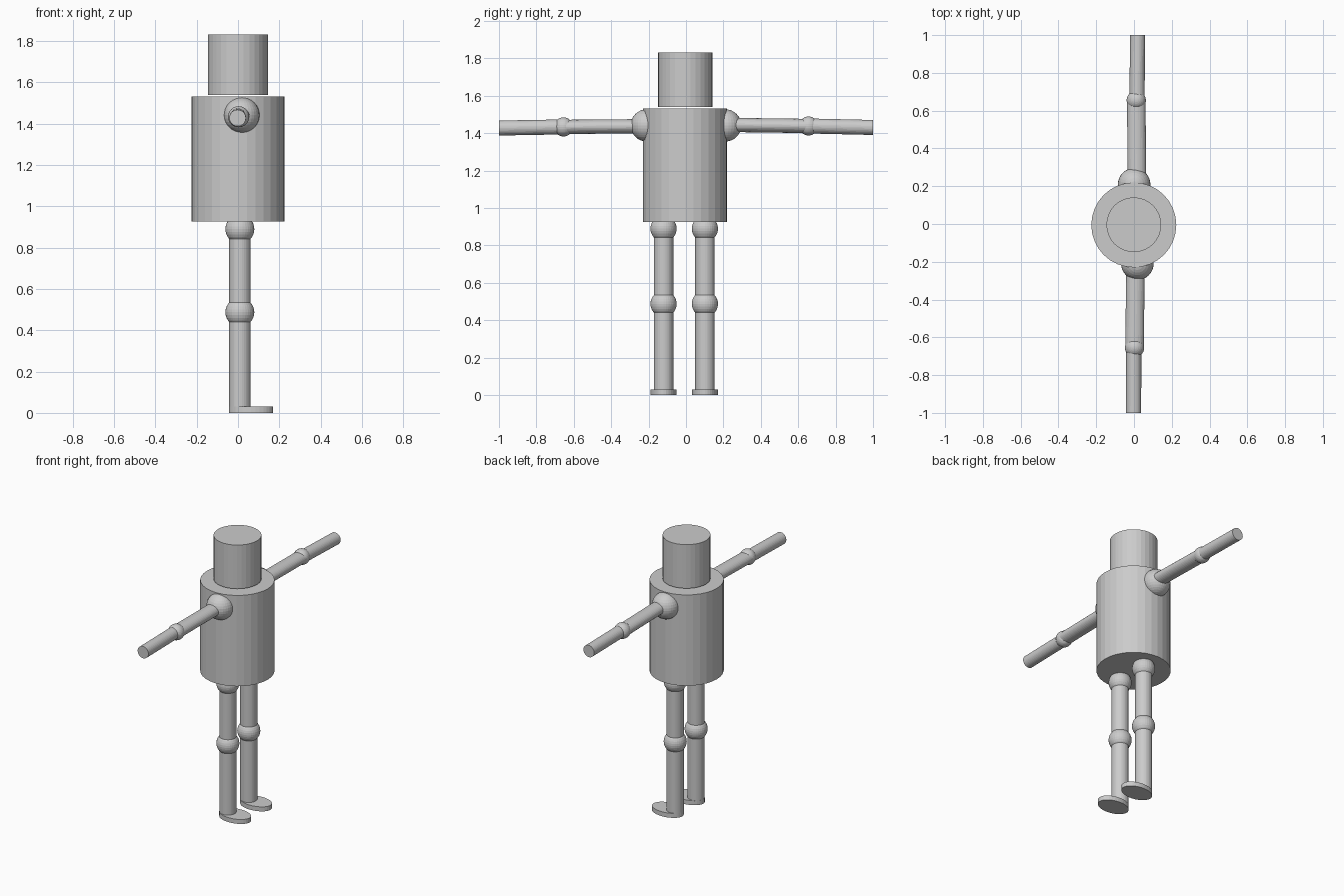
import bpy
from mathutils import Vector

if "Cube" in bpy.data.objects:
    bpy.data.objects.remove(bpy.data.objects["Cube"])

grey = bpy.data.materials.new("plain grey")
grey.diffuse_color = (0.6, 0.6, 0.6, 1)
grey.use_nodes = True
grey.node_tree.nodes["Principled BSDF"].inputs["Base Color"].default_value = grey.diffuse_color


def finish(name):
    ob = bpy.context.object
    ob.name = name
    ob.data.materials.append(grey)
    return ob


def cylinder(name, x, y, z0, z1, rx, ry):
    """Upright cylinder with an elliptical section."""
    bpy.ops.mesh.primitive_cylinder_add(vertices=32, radius=1, depth=1,
                                        location=(x, y, (z0 + z1) / 2))
    ob = finish(name)
    ob.scale = (rx, ry, z1 - z0)


def ball(name, loc, r):
    bpy.ops.mesh.primitive_uv_sphere_add(segments=32, ring_count=16, radius=r, location=loc)
    finish(name)


def limb(name, a, b, width, height):
    """Sideways cylinder from a to b; width is along x, height along z."""
    a, b = Vector(a), Vector(b)
    bpy.ops.mesh.primitive_cylinder_add(vertices=32, radius=1, depth=1, location=(a + b) / 2)
    ob = finish(name)
    ob.rotation_euler = (b - a).to_track_quat('Z', 'X').to_euler()
    ob.scale = (height, width, (b - a).length)


# Torso and the head floating just above it
cylinder("torso", -0.001, -0.005, 0.925, 1.532, 0.225, 0.225)
cylinder("head", -0.001, -0.004, 1.539, 1.831, 0.145, 0.145)

# Legs: hip, thigh, knee, shin and an oval foot pointing to +x
for side, y in (("right", -0.12), ("left", 0.101)):
    ball(side + "_hip", (0.009, y, 0.889), 0.07)
    cylinder(side + "_thigh", 0.009, y, 0.487, 0.889, 0.052, 0.052)
    ball(side + "_knee", (0.009, y, 0.487), 0.07)
    cylinder(side + "_shin", 0.009, y, 0.01, 0.487, 0.052, 0.052)
    cylinder(side + "_foot", 0.063, y, 0.0, 0.03, 0.107, 0.07)

# Arms: shoulder ball, oval upper arm, elbow ball, round forearm
arms = (
    ("right", -1, (0.018, 1.441), (0.008, 1.437), (0.003, 1.433), (-0.002, 1.427)),
    ("left", 1, (0.001, 1.441), (0.016, 1.444), (0.012, 1.438), (0.019, 1.430)),
)
for side, s, shoulder, root, elbow, hand in arms:
    ball(side + "_shoulder", (shoulder[0], s * 0.21, shoulder[1]), 0.086)
    e = (elbow[0], s * 0.655, elbow[1])
    limb(side + "_upper_arm", (root[0], s * 0.21, root[1]), e, 0.049, 0.038)
    ball(side + "_elbow", e, 0.051)
    limb(side + "_forearm", (elbow[0] + s * 0.004, e[1], e[2]),
         (hand[0], s * 0.9995, hand[1]), 0.04, 0.04)
